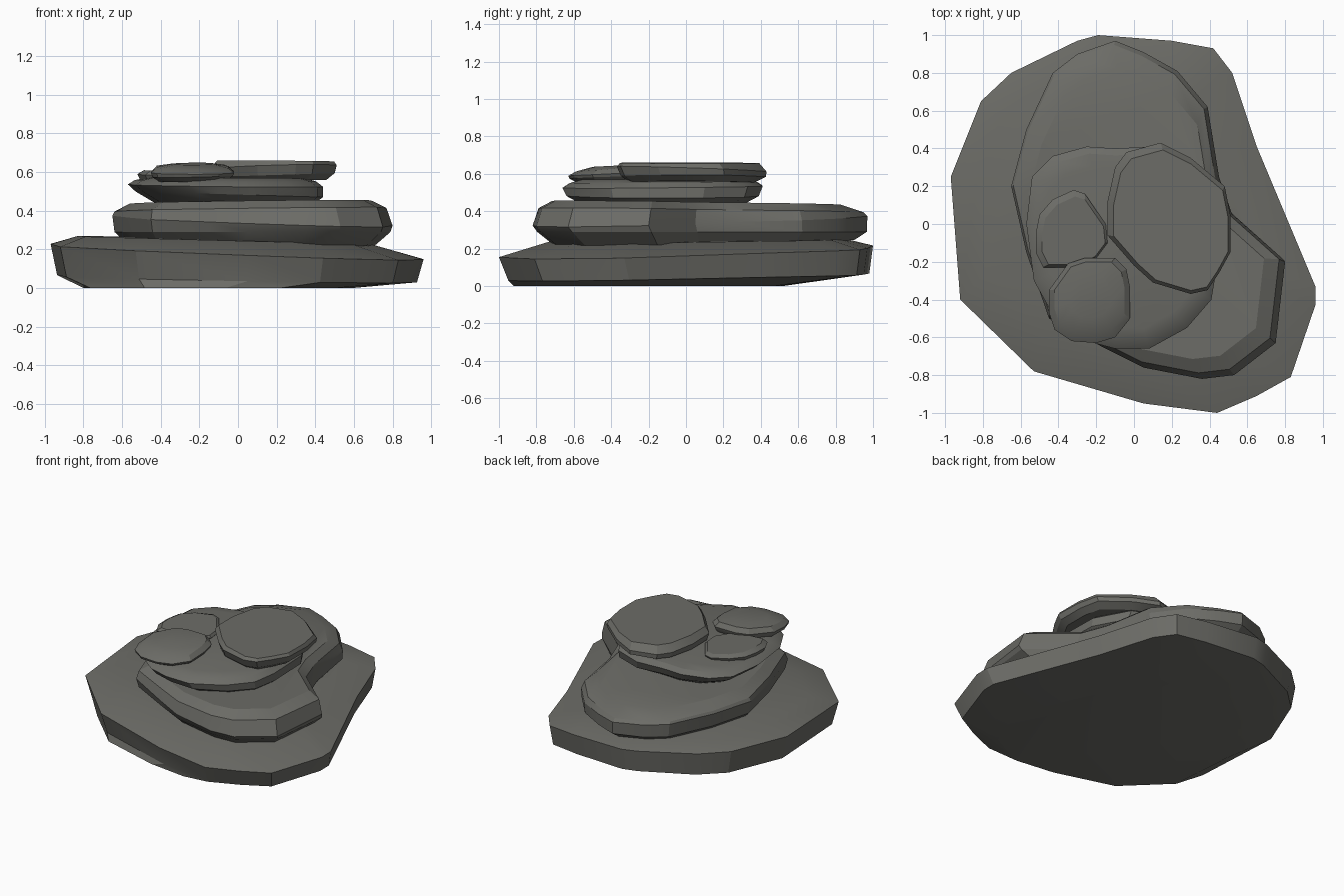
import bpy, bmesh, math

stone = bpy.data.materials.new("dark_grey_stone")
stone.diffuse_color = (0.15, 0.15, 0.135, 1)


def slab(name, outline, rings):
    """Loft an outline through rings of (scale, dx, dy, z, x tilt, y tilt)."""
    n = len(outline)
    cx = (min(p[0] for p in outline) + max(p[0] for p in outline)) / 2
    cy = (min(p[1] for p in outline) + max(p[1] for p in outline)) / 2
    bm = bmesh.new()
    loops = []
    for s, dx, dy, z, tx, ty in rings:
        loop = []
        for px, py in outline:
            x, y = (px - cx) * s, (py - cy) * s
            loop.append(bm.verts.new((cx + dx + x, cy + dy + y, max(0, z + tx * x + ty * y))))
        loops.append(loop)
    for a, b in zip(loops, loops[1:]):
        for i in range(n):
            j = (i + 1) % n
            bm.faces.new((a[i], a[j], b[j], b[i]))
    bm.faces.new(loops[0])
    bm.faces.new(loops[-1])
    bmesh.ops.recalc_face_normals(bm, faces=bm.faces)
    me = bpy.data.meshes.new(name)
    bm.to_mesh(me)
    bm.free()
    me.materials.append(stone)
    ob = bpy.data.objects.new(name, me)
    bpy.context.collection.objects.link(ob)
    bpy.context.view_layer.objects.active = ob
    bpy.ops.object.select_all(action='DESELECT')
    ob.select_set(True)
    bpy.ops.object.shade_smooth_by_angle(angle=math.radians(22))


# wide base slab
slab("base_slab",
     [(-.97, .25), (-.81, .65), (-.65, .8), (-.3, .97), (-.19, 1), (.2, .97), (.42, .93),
      (.52, .8), (.65, .41), (.96, -.33), (.96, -.43), (.83, -.81), (.65, -.91),
      (.44, -1), (.05, -.95), (-.53, -.78), (-.92, -.4)],
     [(.72, -.1, -.2, 0, 0, 0), (.965, 0, .015, .05, -.015, .015),
      (1, 0, 0, .19, -.035, .02), (.78, -.07, .05, .25, -.025, .005)])

# second slab with a corner jutting out to the right
slab("middle_slab",
     [(-.43, .8), (-.3, .9), (-.1, .97), (.05, .91), (.23, .81), (.39, .62), (.45, .25),
      (.52, .05), (.8, -.2), (.75, -.63), (.53, -.8), (.36, -.82), (.05, -.76),
      (-.15, -.66), (-.45, -.5), (-.57, -.15), (-.65, .2), (-.57, .5)],
     [(.9, -.02, .02, .235, -.02, .01), (.985, 0, .01, .29, 0, 0),
      (1, 0, 0, .35, -.03, .02), (.97, -.01, .005, .405, .01, -.01),
      (.86, -.01, -.02, .445, .01, -.01)])

# round upper slab, thinner and overhanging at the left
slab("upper_slab",
     [(-.43, .36), (-.25, .41), (-.1, .4), (.1, .41), (.3, .33), (.43, .1), (.44, -.22),
      (.41, -.4), (.28, -.55), (.08, -.66), (-.1, -.66), (-.25, -.62), (-.43, -.48),
      (-.53, -.3), (-.57, 0), (-.54, .25)],
     [(.82, .05, 0, .44, 0, 0), (.96, .02, 0, .485, -.03, 0),
      (1, 0, 0, .53, -.01, .01), (.93, 0, 0, .555, -.005, .01),
      (.8, 0, 0, .57, -.005, 0)])

# large flat top stone
slab("large_top_stone",
     [(-.14, .12), (-.1, .3), (-.04, .38), (.14, .43), (.3, .35), (.48, .2), (.51, .05),
      (.51, -.15), (.45, -.26), (.39, -.35), (.3, -.37), (.1, -.31), (0, -.22), (-.14, -.06)],
     [(.84, 0, 0, .555, .02, 0), (.97, 0, .01, .585, .03, 0),
      (1, 0, 0, .625, .02, -.03), (.93, .01, -.01, .658, -.01, -.005)])

# small rounded stone at the front
slab("small_front_stone",
     [(-.45, -.35), (-.35, -.21), (-.26, -.18), (-.1, -.18), (-.04, -.24), (-.02, -.34),
      (-.02, -.5), (-.1, -.6), (-.2, -.63), (-.33, -.62), (-.42, -.56), (-.45, -.47)],
     [(.8, 0, .01, .55, 0, 0), (.97, 0, 0, .58, .02, .03), (1, 0, 0, .6, 0, .05),
      (.86, 0, .01, .628, -.01, .08), (.5, 0, .02, .643, 0, .05)])

# thin chip at the left
slab("thin_left_chip",
     [(-.52, -.05), (-.5, .05), (-.43, .13), (-.32, .18), (-.26, .16), (-.15, 0),
      (-.14, -.1), (-.2, -.18), (-.3, -.23), (-.48, -.23), (-.52, -.15)],
     [(.92, 0, 0, .555, 0, 0), (1, 0, 0, .583, -.04, .02), (.88, .01, -.01, .6, -.06, 0)])
